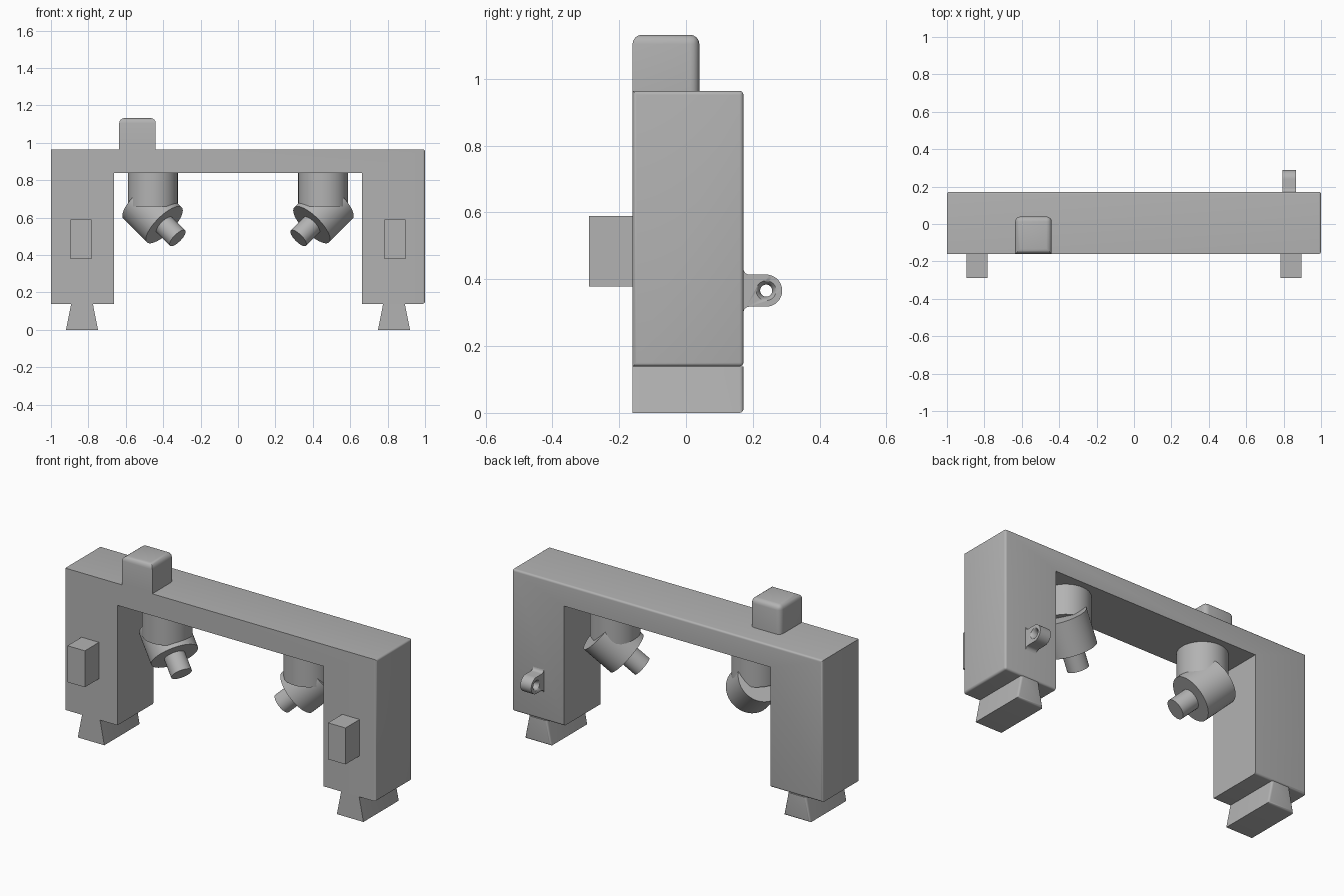
import bpy, bmesh, math
from mathutils import Vector

cube = bpy.data.objects.get("Cube")
if cube:
    bpy.data.objects.remove(cube, do_unlink=True)

GREY = (0.45, 0.45, 0.45, 1)
mat = bpy.data.materials.new("plain_grey")
mat.use_nodes = True
mat.diffuse_color = GREY
mat.node_tree.nodes["Principled BSDF"].inputs["Base Color"].default_value = GREY

FRONT, BACK = -0.16, 0.172
TOP, BEAM_BOTTOM, LEG_BOTTOM = 0.964, 0.837, 0.139


def finish(name, bm, smooth=True):
    bmesh.ops.recalc_face_normals(bm, faces=bm.faces)
    mesh = bpy.data.meshes.new(name)
    bm.to_mesh(mesh)
    bm.free()
    mesh.materials.append(mat)
    obj = bpy.data.objects.new(name, mesh)
    bpy.context.collection.objects.link(obj)
    bpy.ops.object.select_all(action="DESELECT")
    obj.select_set(True)
    bpy.context.view_layer.objects.active = obj
    if smooth:
        bpy.ops.object.shade_smooth_by_angle(angle=math.radians(35))
    return obj


def prism(name, points, start, depth, rule=None, radius=0.012):
    """Extrude a closed 3D outline; round the edges that the rule picks."""
    bm = bmesh.new()
    face = bm.faces.new([bm.verts.new(Vector(p) + Vector(start)) for p in points])
    ext = bmesh.ops.extrude_face_region(bm, geom=[face])
    new = [v for v in ext["geom"] if isinstance(v, bmesh.types.BMVert)]
    bmesh.ops.translate(bm, verts=new, vec=depth)
    bmesh.ops.recalc_face_normals(bm, faces=bm.faces)
    if rule:
        edges = [e for e in bm.edges if rule(*[v.co for v in e.verts])]
        bmesh.ops.bevel(bm, geom=edges, offset=radius, segments=4,
                        profile=0.5, affect="EDGES")
    return finish(name, bm)


def block(name, lo, hi, rule=None, radius=0.012):
    outline = [(lo[0], 0, lo[2]), (hi[0], 0, lo[2]), (hi[0], 0, hi[2]), (lo[0], 0, hi[2])]
    return prism(name, outline, (0, lo[1], 0), (0, hi[1] - lo[1], 0), rule, radius)


def rod(name, start, end, radius):
    start, end = Vector(start), Vector(end)
    axis = end - start
    bm = bmesh.new()
    bmesh.ops.create_cone(bm, cap_ends=True, segments=48, radius1=radius,
                          radius2=radius, depth=axis.length)
    turn = Vector((0, 0, 1)).rotation_difference(axis)
    for v in bm.verts:
        v.co = turn @ v.co + (start + end) / 2
    return finish(name, bm)


# Portal frame, rounded on the back rim and on the left end
def frame_rule(a, b):
    at_back = min(a.y, b.y) > BACK - 0.001
    opening = all(abs(p.x) < 0.68 and p.z > LEG_BOTTOM + 0.01 for p in (a, b))
    inner = abs(a.x) < 0.68 and abs(b.x) < 0.68
    return (at_back and not opening and not inner) or min(a.x, b.x) > 0.999


half = [(0.664, BEAM_BOTTOM), (0.664, LEG_BOTTOM), (1, LEG_BOTTOM), (1, TOP)]
outline = half + [(-x, z) for x, z in reversed(half)]
prism("portal_frame", [(x, 0, z) for x, z in outline], (0, FRONT, 0),
      (0, BACK - FRONT, 0), frame_rule)


# Block on top, front face flush and sharp
def cap_rule(a, b):
    on_top = min(a.z, b.z) > 1.12
    back_upright = min(a.y, b.y) > 0.03 and abs(a.z - b.z) > 0.1
    return on_top or back_upright


block("top_block", (-0.635, FRONT, TOP), (-0.44, 0.04, 1.132), cap_rule, 0.028)


def foot_rule(a, b):
    return min(a.y, b.y) > BACK - 0.001 and min(a.z, b.z) < 0.01


for side, word in ((-1, "right"), (1, "left")):
    # Dovetail foot and front plate
    foot = [(-0.0855, 0), (0.0855, 0), (0.058, LEG_BOTTOM), (-0.058, LEG_BOTTOM)]
    prism(word + "_dovetail_foot", [(x, 0, z) for x, z in foot],
          (side * 0.834, FRONT, 0), (0, BACK - FRONT, 0), foot_rule)
    x = side * 0.839
    block(word + "_front_stop", (x - 0.056, -0.29, 0.378), (x + 0.056, FRONT, 0.59))

    # Hanging angled head: mount, tilted body and nozzle
    x = side * 0.455
    rod(word + "_head_mount", (x, 0, 0.66), (x, 0, BEAM_BOTTOM), 0.133)
    aim = Vector((-side * 0.66, -0.35, -0.66)).normalized()
    end = Vector((side * 0.394, -0.02, 0.561))
    rod(word + "_head_body", end - aim * 0.19, end, 0.132)
    rod(word + "_head_nozzle", end - aim * 0.01, end + aim * 0.107, 0.058)

# Lug on the back of the left leg, with filleted root
EYE_Y, EYE_Z, LUG_R, ROOT = 0.24, 0.366, 0.048, 0.018
upper = [(BACK + ROOT * (1 - math.cos(t)), LUG_R + ROOT * (1 - math.sin(t)))
         for t in [i * math.pi / 12 for i in range(7)]]
nose = [(EYE_Y + LUG_R * math.sin(t), LUG_R * math.cos(t))
        for t in [i * math.pi / 24 for i in range(25)]]
rim = upper + nose + [(y, -z) for y, z in reversed(upper)]
lug = prism("back_lug", [(0, y, EYE_Z + z) for y, z in rim], (0.795, 0, 0), (0.07, 0, 0))

# Flared eye cut through the lug
bm = bmesh.new()
rings = []
for x, r in ((-0.04, 0.034), (-0.028, 0.024), (-0.012, 0.018),
             (0.012, 0.018), (0.028, 0.024), (0.04, 0.034)):
    angles = [i * math.tau / 32 for i in range(32)]
    rings.append([bm.verts.new((0.83 + x, EYE_Y + r * math.cos(t), EYE_Z + r * math.sin(t)))
                  for t in angles])
for a, b in zip(rings, rings[1:]):
    for i in range(32):
        j = (i + 1) % 32
        bm.faces.new((a[i], a[j], b[j], b[i]))
bm.faces.new(rings[0])
bm.faces.new(rings[-1])
cutter = finish("eye_cutter", bm)
cutter.hide_render = True
cut = lug.modifiers.new("eye", "BOOLEAN")
cut.operation = "DIFFERENCE"
cut.solver = "EXACT"
cut.object = cutter
bpy.ops.object.select_all(action="DESELECT")
lug.select_set(True)
bpy.context.view_layer.objects.active = lug
bpy.ops.object.modifier_apply(modifier=cut.name)
bpy.data.objects.remove(cutter, do_unlink=True)
